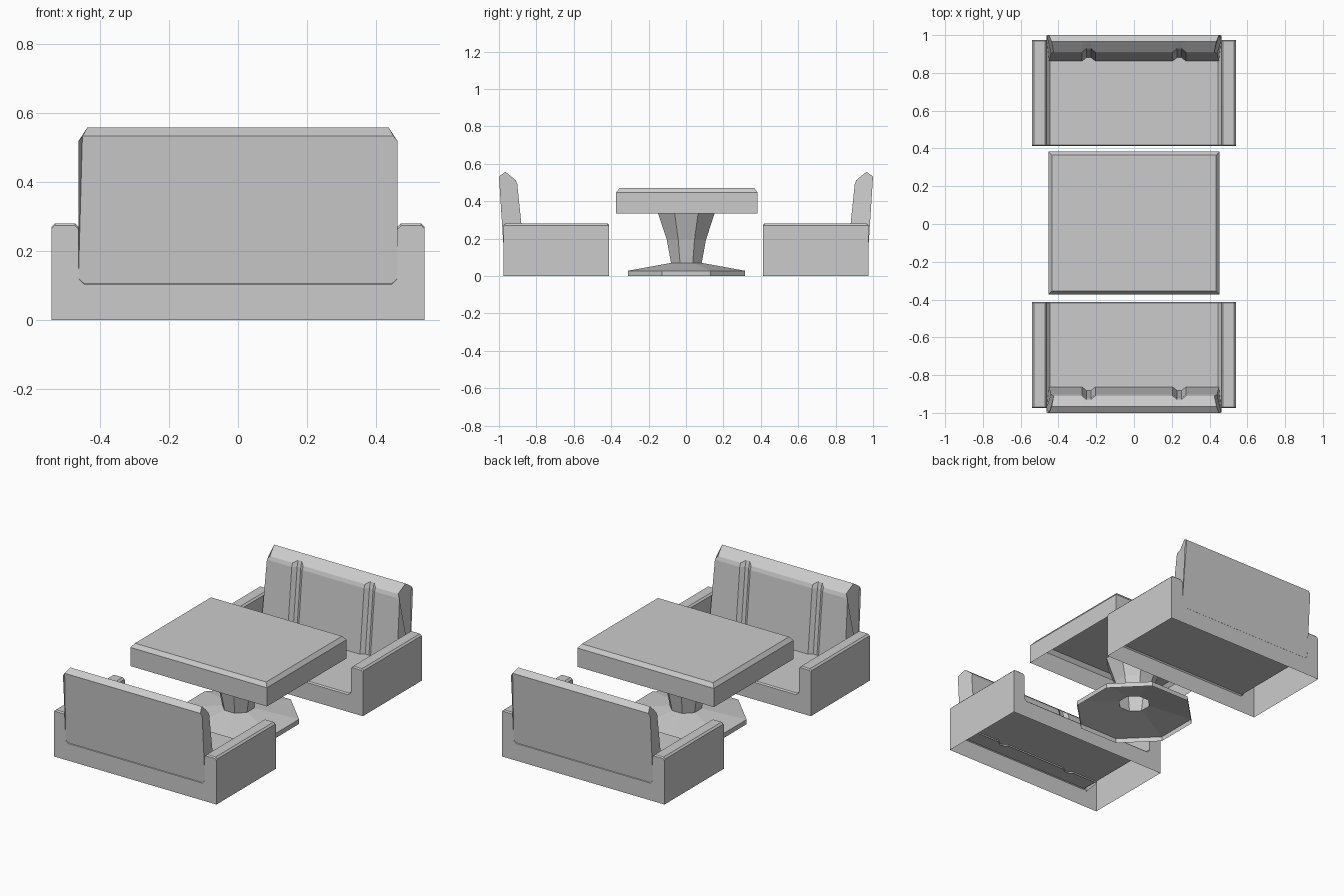
import bpy, bmesh, math

if "Cube" in bpy.data.objects:
    bpy.data.objects.remove(bpy.data.objects["Cube"], do_unlink=True)

GREY = bpy.data.materials.new("plain_grey")
GREY.use_nodes = True
GREY.diffuse_color = (0.6, 0.6, 0.6, 1)
GREY.node_tree.nodes["Principled BSDF"].inputs["Base Color"].default_value = (0.6, 0.6, 0.6, 1)


def loft(name, rings, closed=False, cap_start=False, cap_end=False, cap_sides=False):
    """Skin a list of equal-length point rings into one flat-shaded object."""
    bm = bmesh.new()
    rows = [[bm.verts.new(p) for p in ring] for ring in rings]
    n = len(rows[0])
    for a, b in zip(rows, rows[1:]):
        for i in range(n if closed else n - 1):
            j = (i + 1) % n
            bm.faces.new((a[i], a[j], b[j], b[i]))
    if cap_start:
        bm.faces.new(rows[0])
    if cap_end:
        bm.faces.new(rows[-1])
    if cap_sides:
        bm.faces.new([r[0] for r in rows])
        bm.faces.new([r[-1] for r in rows])
    bmesh.ops.recalc_face_normals(bm, faces=bm.faces)
    mesh = bpy.data.meshes.new(name)
    bm.to_mesh(mesh)
    bm.free()
    mesh.materials.append(GREY)
    obj = bpy.data.objects.new(name, mesh)
    bpy.context.collection.objects.link(obj)
    return obj


def mirrored(half):
    """Complete a left-to-right run of (x, value) pairs."""
    return half + [(-x, v) for x, v in reversed(half)]


def rectangle(hx, hy, z, cy=0.005):
    return [(sx * hx, cy + sy * hy, z) for sx, sy in ((-1, -1), (1, -1), (1, 1), (-1, 1))]


def octagon(apothem, z):
    r = apothem / math.cos(math.pi / 8)
    angles = [(i + 0.5) * math.pi / 4 for i in range(8)]
    return [(r * math.cos(a), r * math.sin(a) + 0.002, z) for a in angles]


# U-shaped bench shell: two arms and a low seat, open underneath
ARM_AND_SEAT = mirrored([(-0.54, 0), (-0.54, 0.27), (-0.53, 0.28), (-0.472, 0.28),
                         (-0.462, 0.27), (-0.46, 0.125), (-0.445, 0.11)])


def bench_base(name, side):
    rings = []
    for y, drop in ((0.412, 0.007), (0.419, 0), (0.968, 0), (0.975, 0.007)):
        rings.append([(x, side * y, z - drop if z else 0) for x, z in ARM_AND_SEAT])
    loft(name, rings, cap_start=True, cap_end=True)


# Tilted backrest with two vertical grooves
GROOVES = mirrored([(-0.275, 0), (-0.252, 1), (-0.228, 1), (-0.205, 0)])


def bench_back(name, side):
    # half width, depth, height, groove depth, groove rise
    rows = [(0.45, 0.862, 0.10, 0.018, 0), (0.44, 0.902, 0.49, 0.018, 0),
            (0.425, 0.91, 0.512, 0.02, 0.014), (0.436, 0.965, 0.557, 0, 0),
            (0.45, 1.0, 0.532, 0, 0), (0.462, 0.999, 0.517, 0, 0),
            (0.462, 0.972, 0.10, 0, 0)]
    rings = []
    for w, y, z, depth, rise in rows:
        run = [(-w, 0)] + GROOVES + [(w, 0)]
        rings.append([(x, side * (y + g * depth), z + g * rise) for x, g in run])
    loft(name, rings, cap_sides=True)


for label, side in (("front", -1), ("rear", 1)):
    bench_base(label + "_bench_base", side)
    bench_back(label + "_bench_backrest", side)

# Table top with chamfered upper edge, open underneath
loft("table_top", [rectangle(0.453, 0.378, 0.335), rectangle(0.453, 0.378, 0.447),
                   rectangle(0.435, 0.36, 0.47)], closed=True, cap_end=True)

# Octagonal foot and flared column
loft("table_foot", [octagon(0.313, 0), octagon(0.313, 0.028), octagon(0.082, 0.07)], closed=True)
loft("table_column", [octagon(0.082, 0.07), octagon(0.105, 0.195), octagon(0.153, 0.34)], closed=True)
